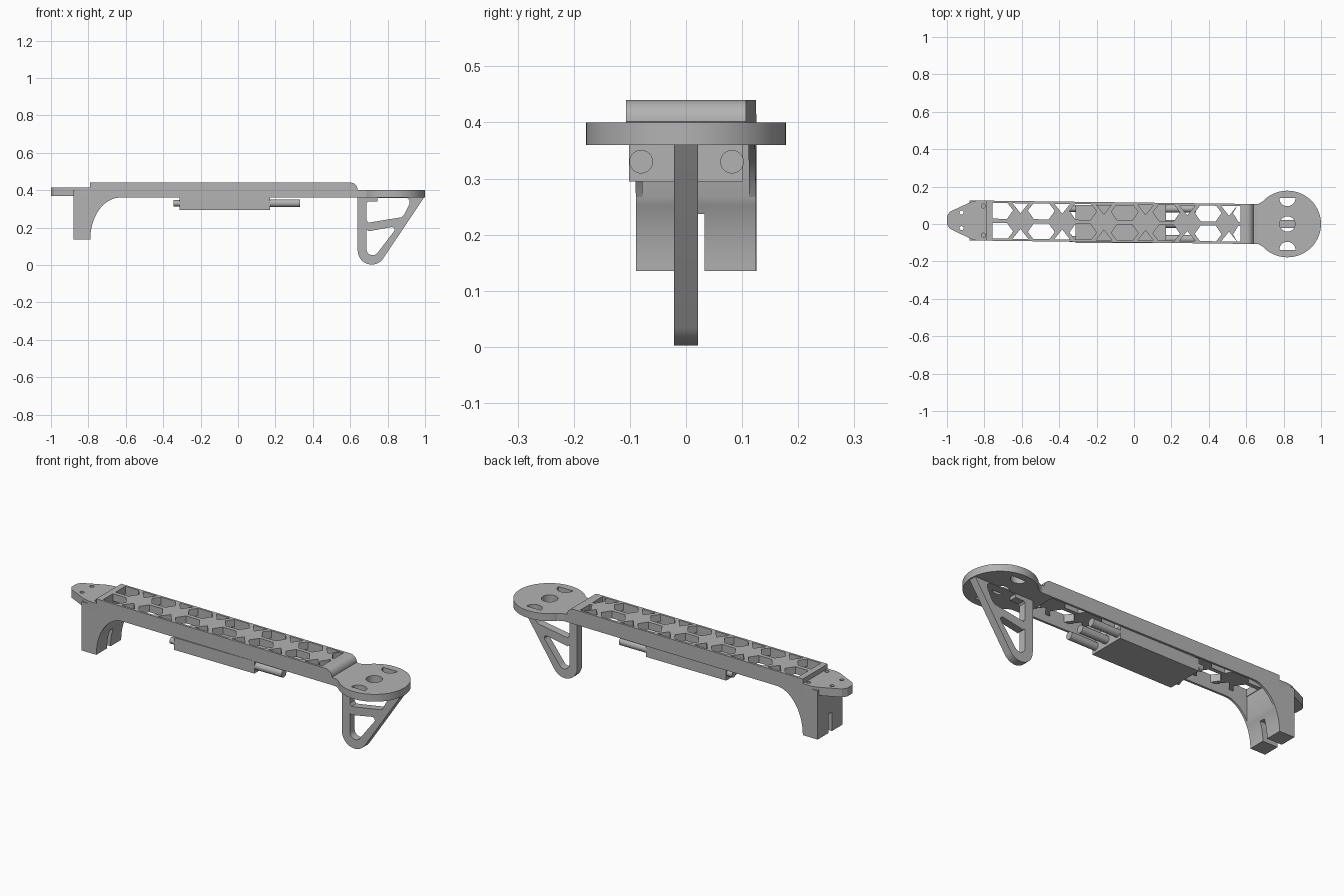
import bpy, bmesh, math
from mathutils import Matrix

cube = bpy.data.objects.get("Cube")
if cube:
    bpy.data.objects.remove(cube, do_unlink=True)

grey = bpy.data.materials.new("plain grey")
grey.use_nodes = True
COLOUR = (0.45, 0.45, 0.45, 1)
grey.diffuse_color = COLOUR
grey.node_tree.nodes["Principled BSDF"].inputs["Base Color"].default_value = COLOUR

HALF = 0.107          # half width of the beam
X0, X1 = -0.79, 0.585  # ends of the lattice


def select(ob):
    bpy.ops.object.select_all(action='DESELECT')
    ob.select_set(True)
    bpy.context.view_layer.objects.active = ob


def finish(ob, skew=False):
    """Clean the mesh, lean the beam slightly sideways and smooth round faces."""
    bm = bmesh.new()
    bm.from_mesh(ob.data)
    bmesh.ops.remove_doubles(bm, verts=bm.verts, dist=1e-5)
    bmesh.ops.recalc_face_normals(bm, faces=bm.faces)
    if skew:
        for v in bm.verts:
            v.co.y += 0.0125 * (0.64 - v.co.x)
    bm.to_mesh(ob.data)
    bm.free()
    ob.data.materials.clear()
    ob.data.materials.append(grey)
    select(ob)
    bpy.ops.object.shade_smooth_by_angle(angle=math.radians(30))


def slab(name, loops, lo, hi, upright=False, skew=False):
    """Extrude an outline with holes along z, or along y when upright."""
    cu = bpy.data.curves.new(name, 'CURVE')
    cu.dimensions = '2D'
    cu.fill_mode = 'BOTH'
    cu.extrude = (hi - lo) / 2
    for loop in loops:
        sp = cu.splines.new('POLY')
        sp.points.add(len(loop) - 1)
        for p, (a, b) in zip(sp.points, loop):
            p.co = (a, b, 0, 1)
        sp.use_cyclic_u = True
    ob = bpy.data.objects.new(name, cu)
    bpy.context.collection.objects.link(ob)
    select(ob)
    bpy.ops.object.convert(target='MESH')
    ob = bpy.context.object
    mid = (lo + hi) / 2
    if upright:
        m = Matrix.Translation((0, mid, 0)) @ Matrix.Rotation(math.pi / 2, 4, 'X')
    else:
        m = Matrix.Translation((0, 0, mid))
    ob.data.transform(m)
    finish(ob, skew)
    return ob


def arc(cx, cy, rx, ry, a0, a1, n=24):
    step = math.radians(a1 - a0) / n
    return [(cx + rx * math.cos(math.radians(a0) + i * step),
             cy + ry * math.sin(math.radians(a0) + i * step)) for i in range(n + 1)]


def circle(cx, cy, r, n=32):
    return arc(cx, cy, r, r, 0, 360, n)[:-1]


def rect(xa, xb, ya, yb):
    return [(xa, ya), (xb, ya), (xb, yb), (xa, yb)]


def rod(name, xa, xb, y, z, r):
    bpy.ops.mesh.primitive_cylinder_add(vertices=24, radius=r, depth=xb - xa)
    ob = bpy.context.object
    ob.name = name
    ob.data.transform(Matrix.Translation(((xa + xb) / 2, y, z)) @ Matrix.Rotation(math.pi / 2, 4, 'Y'))
    finish(ob)


# Lattice top: crossing braces left between six-sided and triangular holes
PITCH = 0.223
outline = rect(X0, X1, -HALF, HALF)
loops = [outline]
for i in range(7):
    cx = -0.7185 + i * PITCH
    for s in (-1, 1):
        hexagon = [(-0.043, 0.095), (0.043, 0.095), (0.072, 0.057),
                   (0.04, 0.011), (-0.04, 0.011), (-0.072, 0.057)]
        if i == 0:    # shortened hole at the inner end
            hexagon = [(-0.038, 0.095)] + hexagon[1:4] + [(-0.038, 0.011)]
        if i == 6:    # shortened hole at the outer end
            hexagon = [(-0.05, 0.095), (-0.05, 0.011), (-0.062, 0.011),
                       (-0.09, 0.057), (-0.068, 0.095)]
        loops.append([(cx + a, s * b) for a, b in hexagon])
        if i < 6:
            tx = cx + PITCH / 2
            loops.append([(tx - 0.042, s * 0.095), (tx + 0.042, s * 0.095), (tx, s * 0.042)])
slab("beam_lattice", loops, 0.40, 0.44, skew=True)

# Side walls and solid ends of the beam
for side, s in (("left", 1), ("right", -1)):
    ya, yb = sorted((s * HALF, s * (HALF - 0.012)))
    slab("beam_wall_" + side, [rect(X0, X1, 0.36, 0.44)], ya, yb, upright=True, skew=True)
end = [(X1, 0.36), (X1, 0.44)] + arc(0.602, 0.402, 0.038, 0.038, 90, 0, 8) + [(0.66, 0.40), (0.66, 0.36)]
slab("beam_outer_end", [end], -HALF, HALF, upright=True, skew=True)

# Pointed mounting tip with screw holes
tip = [(-1, -0.022), (-0.985, -0.045), (-0.87, -0.1), (-0.84, -HALF), (-0.77, -HALF),
       (-0.77, HALF), (-0.84, HALF), (-0.87, 0.1), (-0.985, 0.045), (-1, 0.022)]
holes = [circle(x, s * y, 0.011, 16) for x, y in ((-0.922, 0.042), (-0.805, 0.078)) for s in (-1, 1)]
slab("mounting_tip", [tip] + holes, 0.37, 0.415, skew=True)


# Root leg: slotted block with curved flanks
def arch(z_low, x_max, z_top=0.40):
    curve = [p for p in arc(-0.63, 0.135, 0.16, 0.225, 180, 90, 20)
             if p[1] >= z_low - 1e-6 and p[0] <= x_max]
    first, last = curve[0], curve[-1]
    return [(-0.88, z_top), (-0.88, first[1]), *curve, (last[0], z_top)]


for name, ya, yb, zl, xm in (("leg_prong_right", -HALF, -0.015, 0.13, -0.755),
                             ("leg_prong_left", 0.015, HALF, 0.13, -0.755),
                             ("leg_bridge", -0.015, 0.015, 0.235, -0.755),
                             ("leg_flank_right", -HALF, -HALF + 0.012, 0.13, -0.6),
                             ("leg_flank_left", HALF - 0.012, HALF, 0.13, -0.6)):
    slab(name, [arch(zl, xm)], ya, yb, upright=True, skew=True)

# Round motor mount with a flared neck
MX, R = 0.82, 0.178
disc = [(0.64, 0.105), (0.64, -0.105), (0.665, -0.108), (0.69, -0.122)]
disc += arc(MX, 0, 0.18, R, -136, 136, 64) + [(0.69, 0.122), (0.665, 0.108)]
slots = [circle(MX, 0, 0.041),
         arc(MX, 0.138, 0.043, 0.043, 180, 360, 16),
         arc(MX, -0.138, 0.043, 0.043, 0, 180, 16)]
slab("motor_mount", [disc] + slots, 0.36, 0.40)

# Landing leg: rounded triangle with two openings
foot = [(0.64, 0.365), (0.64, 0.078)] + arc(0.715, 0.078, 0.075, 0.076, 180, 325, 20)
foot += [(0.995, 0.362), (0.995, 0.365)]
upper = [(0.687, 0.24), (0.687, 0.33), (0.695, 0.338), (0.745, 0.34), (0.745, 0.358),
         (0.905, 0.358), (0.918, 0.345), (0.917, 0.326), (0.888, 0.268), (0.873, 0.255), (0.697, 0.226)]
lower = [(0.687, 0.19), (0.697, 0.18), (0.822, 0.203), (0.836, 0.198), (0.838, 0.185)]
lower += arc(0.72, 0.085, 0.033, 0.033, -35, -180, 12)
slab("landing_leg", [foot, upper, lower], -0.021, 0.021, upright=True)

# Speed controller box with wire stubs
slab("controller_box", [rect(-0.313, 0.17, -0.102, 0.102)], 0.295, 0.362)
for label, y in (("left", 0.082), ("middle", 0), ("right", -0.08)):
    rod("motor_wire_" + label, 0.16, 0.332, y, 0.33, 0.021)
    if y:
        rod("power_wire_" + label, -0.345, -0.30, y, 0.33, 0.017)
